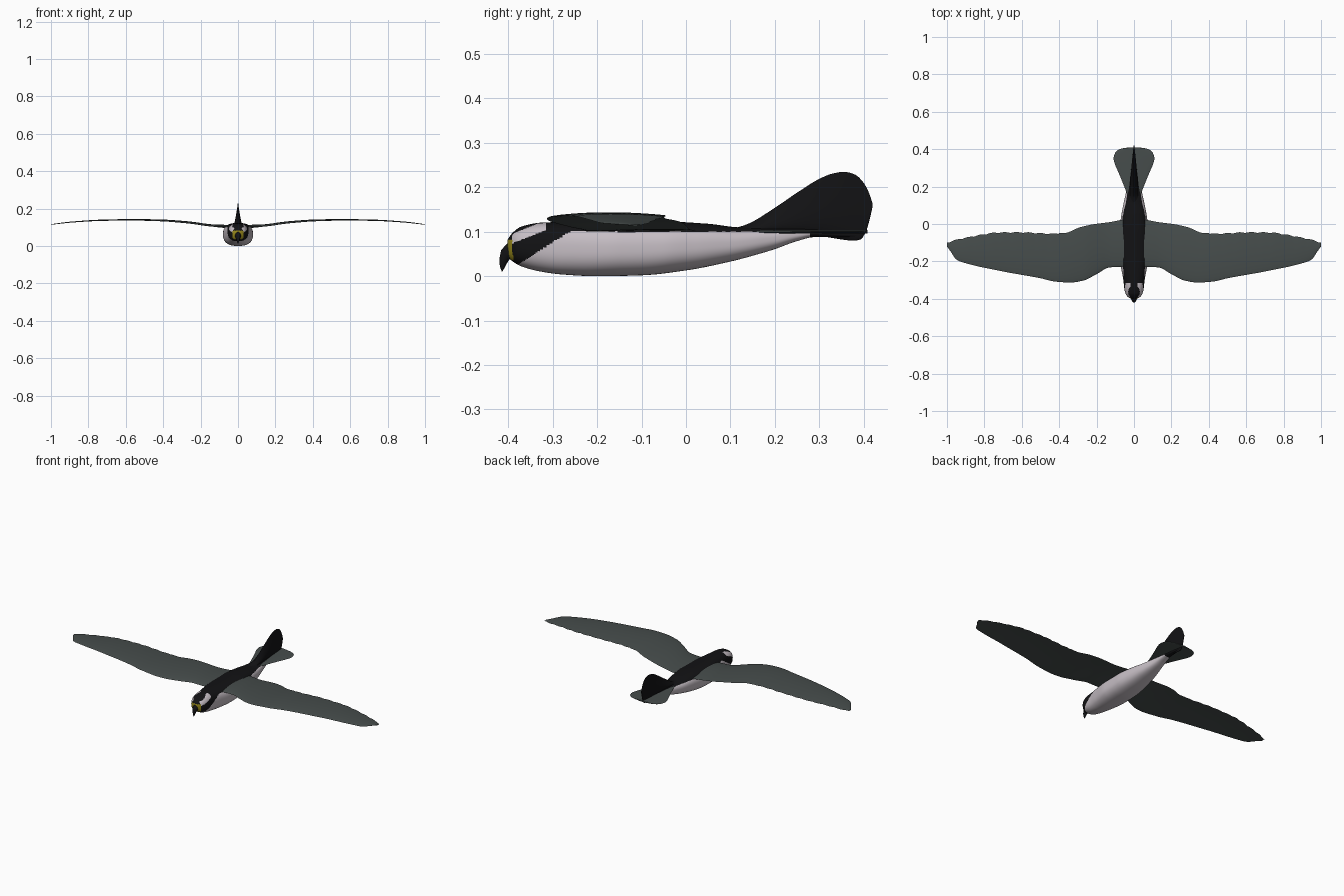
import bpy, bmesh, math

if "Cube" in bpy.data.objects:
    bpy.data.objects.remove(bpy.data.objects["Cube"])


def material(name, rgb):
    m = bpy.data.materials.new(name)
    m.diffuse_color = (*rgb, 1)
    m.use_nodes = True
    m.node_tree.nodes["Principled BSDF"].inputs["Base Color"].default_value = m.diffuse_color
    return m


BLACK = material("black", (0.006, 0.006, 0.007))
SLATE = material("slate_grey", (0.062, 0.074, 0.072))
PALE = material("pale_grey", (0.56, 0.51, 0.55))
YELLOW = material("yellow", (0.30, 0.24, 0.01))


def smooth(keys, u):
    """Cubic interpolation through (position, value) pairs."""
    if u <= keys[0][0]:
        return keys[0][1]
    if u >= keys[-1][0]:
        return keys[-1][1]
    i = next(k for k in range(len(keys) - 1) if u <= keys[k + 1][0])

    def slope(k):
        if k in (0, len(keys) - 1):
            return None
        a = (keys[k][1] - keys[k - 1][1]) / (keys[k][0] - keys[k - 1][0])
        b = (keys[k + 1][1] - keys[k][1]) / (keys[k + 1][0] - keys[k][0])
        return 0 if a * b <= 0 else 2 * a * b / (a + b)
    (x0, y0), (x1, y1) = keys[i], keys[i + 1]
    h, d = x1 - x0, (y1 - y0) / (x1 - x0)
    m0, m1 = slope(i), slope(i + 1)
    m0 = d if m0 is None else m0
    m1 = d if m1 is None else m1
    t = (u - x0) / h
    return ((2*t**3 - 3*t*t + 1) * y0 + (t**3 - 2*t*t + t) * h * m0
            + (3*t*t - 2*t**3) * y1 + (t**3 - t*t) * h * m1)


def loft(name, rings, mats, rule=None, mirror=False):
    """Skin closed rings into one capped smooth object."""
    bm = bmesh.new()
    vs = [[bm.verts.new(p) for p in r] for r in rings]
    n = len(rings[0])
    for a, b in zip(vs, vs[1:]):
        for i in range(n):
            bm.faces.new((a[i], a[(i + 1) % n], b[(i + 1) % n], b[i]))
    bm.faces.new(vs[0])
    bm.faces.new(vs[-1])
    bmesh.ops.recalc_face_normals(bm, faces=bm.faces)
    if rule:
        for f in bm.faces:
            f.material_index = rule(f.calc_center_median())
    me = bpy.data.meshes.new(name)
    bm.to_mesh(me)
    bm.free()
    for m in mats:
        me.materials.append(m)
    ob = bpy.data.objects.new(name, me)
    bpy.context.collection.objects.link(ob)
    if mirror:
        ob.modifiers.new("mirror", 'MIRROR')
    bpy.ops.object.select_all(action='DESELECT')
    bpy.context.view_layer.objects.active = ob
    ob.select_set(True)
    bpy.ops.object.shade_smooth_by_angle(angle=math.radians(50))
    return ob


def spread(a, b, n):
    return [a + (b - a) * i / n for i in range(n + 1)]


def angles(n):
    return [2 * math.pi * i / n for i in range(n)]


def sp(v, e):
    return math.copysign(abs(v) ** e, v)


# Body: rounded-box sections along y
width = [(-.402, .012), (-.395, .026), (-.38, .041), (-.35, .051), (-.3, .057), (-.25, .066),
         (-.15, .08), (-.05, .08), (.02, .072), (.1, .058), (.15, .047), (.2, .035),
         (.27, .022), (.35, .011), (.385, .004)]
top = [(-.402, .082), (-.39, .098), (-.37, .112), (-.32, .121), (-.2, .123), (-.05, .123),
       (.05, .118), (.12, .11), (.25, .108), (.385, .1)]
bottom = [(-.402, .045), (-.39, .033), (-.37, .022), (-.33, .011), (-.28, .004), (-.2, 0),
          (-.1, .002), (0, .013), (.1, .033), (.15, .046), (.2, .061), (.25, .079),
          (.29, .088), (.385, .088)]


def body_ring(y):
    w, zt, zb = smooth(width, y), smooth(top, y), smooth(bottom, y)
    c, h = (zt + zb) / 2, (zt - zb) / 2
    return [(w * sp(math.cos(a), .8), y, c + h * sp(math.sin(a), .8)) for a in angles(112)]


def body_colour(p):
    x, y, z = abs(p.x), p.y, p.z
    if y < -.388 and x < .03 and .036 < z < .082:
        return 2                                         # yellow beak surround
    if -.392 < y < -.315 and x > .02 and abs(z - .085 - .4 * (y + .39)) < .011:
        return 1                                         # pale brow patch
    hood = min(.1, .03 + .64 * (y + .372))               # slanted cheek edge
    return 0 if z > hood or y > .28 else 1


loft("body", [body_ring(y) for y in spread(-.402, -.3, 60) + spread(-.297, .385, 110)],
     [BLACK, PALE, YELLOW], body_colour)

# Beak: hooked taper; (y, z, half width, half depth, tilt)
beak = [(-.384, .060, .019, .022, 0), (-.397, .057, .017, .020, .15),
        (-.407, .048, .013, .014, .7), (-.411, .035, .009, .010, 1.2),
        (-.413, .022, .005, .006, 1.5), (-.414, .011, .001, .001, 1.57)]
loft("beak", [[(w * math.cos(a), y - d * math.sin(a) * math.sin(t), z + d * math.sin(a) * math.cos(t))
               for a in angles(24)] for y, z, w, d, t in beak], [BLACK])

# Wings: thin cambered sections from root to tip, scalloped behind
lead = [(0, -.22), (.06, -.228), (.13, -.232), (.2, -.268), (.27, -.302), (.34, -.313), (.42, -.308),
        (.5, -.29), (.72, -.25), (.93, -.2), (.955, -.185), (.975, -.155), (1, -.12)]
trail = [(0, .025), (.06, .022), (.13, .01), (.22, -.002), (.29, -.018), (.37, -.048), (.45, -.05),
         (.6, -.043), (.72, -.044), (.89, -.07), (.95, -.083), (1, -.098)]
height = [(0, .104), (.12, .107), (.27, .125), (.42, .136), (.57, .139), (.72, .137), (.88, .128),
          (1, .115)]
thick = [(0, .007), (.3, .005), (.6, .003), (1, .002)]


def wing_ring(x):
    y0, y1 = smooth(lead, x), smooth(trail, x)
    if x > .4:
        y1 -= .005 * (1 - abs(math.sin((x - .4) * math.pi / .065)))
    z, t = smooth(height, x), smooth(thick, x)
    pts = []
    for a in angles(32):
        u = (1 - math.cos(a)) / 2
        camber = .02 * (y1 - y0) * (4 * u * (1 - u) - .5)
        pts.append((x, y0 + (y1 - y0) * u,
                    z + camber + t * math.sin(a) * (1.2 - .8 * u)))
    return pts


loft("wings", [wing_ring(x) for x in spread(0, 1, 160)], [SLATE], mirror=True)

# Tail plane: flat paddle
span = [(.11, .02), (.16, .037), (.2, .052), (.28, .085), (.32, .102), (.35, .109), (.38, .101),
        (.395, .086), (.404, .066), (.409, .03)]
loft("tail_plane", [[(smooth(span, y) * math.cos(a), y, .1 + .004 * math.sin(a)) for a in angles(32)]
                    for y in spread(.11, .409, 60)], [SLATE])

# Tail fin: upright paddle, thick at its base
fin_top = [(.11, .108), (.14, .118), (.2, .154), (.25, .188), (.3, .219), (.33, .231), (.355, .235),
           (.38, .229), (.4, .21), (.413, .185), (.42, .163)]
fin_low = [(.11, .1), (.2, .095), (.3, .09), (.38, .08), (.393, .083), (.405, .1), (.414, .13),
           (.42, .157)]
fin_wide = [(.11, .03), (.2, .026), (.3, .018), (.42, .002)]


def fin_ring(y):
    z0, z1, w = smooth(fin_low, y), smooth(fin_top, y), smooth(fin_wide, y)
    ring = []
    for a in angles(36):
        t = (1 - math.cos(a)) / 2
        ring.append((w * math.sin(a) * (1.15 - .95 * t), y, z0 + (z1 - z0) * t))
    return ring


loft("tail_fin", [fin_ring(y) for y in spread(.11, .42, 70)], [BLACK])
